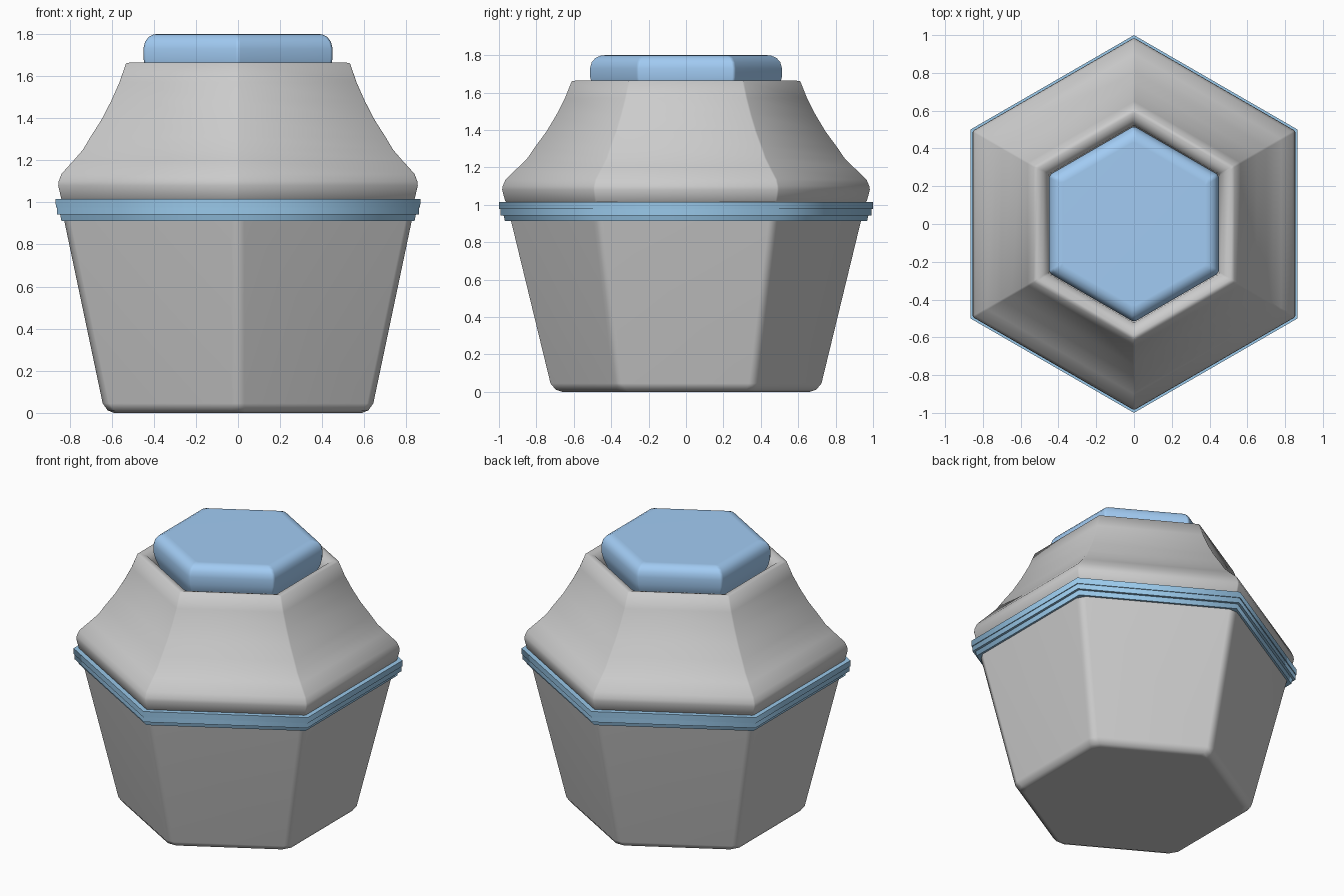
import bpy, bmesh, math

if "Cube" in bpy.data.objects:
    bpy.data.objects.remove(bpy.data.objects["Cube"])


def hex_ring(r, cut):
    """Hexagon with corners on +-Y; each corner truncated by distance cut."""
    corners = [(r * math.sin(math.pi / 3 * i), r * math.cos(math.pi / 3 * i)) for i in range(6)]
    if cut == 0:
        return corners
    t = cut / r
    pts = []
    for i, (x, y) in enumerate(corners):
        for j in (i - 1, (i + 1) % 6):
            px, py = corners[j]
            pts.append((x + (px - x) * t, y + (py - y) * t))
    return pts


def hex_part(name, profile, angle, cut=0, color=None, closed=False, weighted=False):
    """Sweep a (radius, height) profile around a hexagon."""
    bm = bmesh.new()
    rings = [[bm.verts.new((x, y, z)) for x, y in hex_ring(r, cut)] for r, z in profile]
    n = len(rings[0])
    pairs = list(zip(rings, rings[1:]))
    if closed:
        pairs.append((rings[-1], rings[0]))
    else:
        bm.faces.new(rings[0])
        bm.faces.new(rings[-1])
    for a, b in pairs:
        for i in range(n):
            k = (i + 1) % n
            bm.faces.new((a[i], a[k], b[k], b[i]))
    bmesh.ops.recalc_face_normals(bm, faces=bm.faces)
    mesh = bpy.data.meshes.new(name)
    bm.to_mesh(mesh)
    bm.free()
    ob = bpy.data.objects.new(name, mesh)
    bpy.context.collection.objects.link(ob)
    bpy.ops.object.select_all(action='DESELECT')
    ob.select_set(True)
    bpy.context.view_layer.objects.active = ob
    bpy.ops.object.shade_smooth_by_angle(angle=math.radians(angle))
    if weighted:
        mod = ob.modifiers.new("weighted_normals", 'WEIGHTED_NORMAL')
        mod.keep_sharp = True
    if color:
        mat = bpy.data.materials.new(name + "_blue")
        mat.diffuse_color = color
        mat.use_nodes = True
        mat.node_tree.nodes["Principled BSDF"].inputs["Base Color"].default_value = mat.diffuse_color
        mesh.materials.append(mat)
    return ob


BLUE = (0.36, 0.60, 0.90, 1)
BAND_BLUE = (0.32, 0.58, 0.82, 1)

# Tapered jar body with softened corners
hex_part("jar_body",
         [(0.68, 0.0), (0.715, 0.012), (0.742, 0.045), (0.957, 0.93), (0.957, 1.0)],
         50, cut=0.035, weighted=True)

# Stepped blue band: three stacked mouldings
for name, r0, r1, z0, z1 in (("lower_band", 0.968, 0.976, 0.912, 0.946),
                             ("middle_band", 0.993, 0.993, 0.942, 0.976),
                             ("upper_band", 0.999, 1.0, 0.976, 1.015)):
    hex_part(name, [(r0, z0), (r1, z1), (0.90, z1), (0.90, z0)],
             65, color=BAND_BLUE, closed=True)

# Concave shoulder with a rolled mouth rim
hex_part("shoulder",
         [(0.95, 1.0), (0.970, 1.02), (0.986, 1.08), (0.983, 1.10), (0.968, 1.135),
          (0.90, 1.20), (0.850, 1.25), (0.809, 1.31), (0.750, 1.39), (0.696, 1.48),
          (0.650, 1.57), (0.614, 1.66), (0.59, 1.664), (0.555, 1.652),
          (0.525, 1.62), (0.515, 1.56)],
         75, cut=0.006)

# Rounded hexagonal stopper
hex_part("stopper",
         [(0.48, 1.58), (0.508, 1.64), (0.518, 1.68), (0.519, 1.73), (0.510, 1.762),
          (0.490, 1.785), (0.462, 1.797), (0.435, 1.80)],
         50, cut=0.012, color=BLUE, weighted=True)
